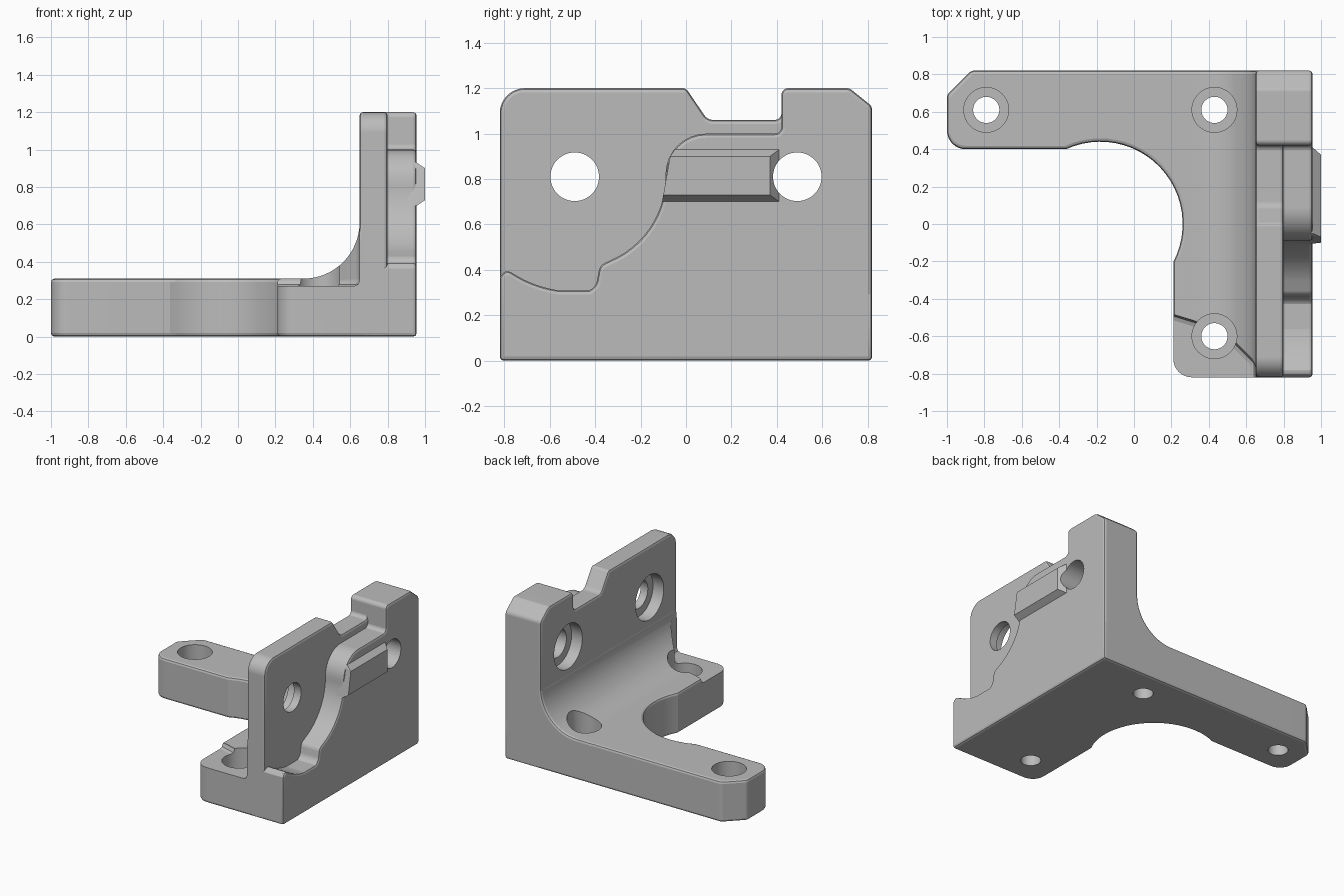
import bpy, bmesh, math
from mathutils import Vector

if "Cube" in bpy.data.objects:
    bpy.data.objects.remove(bpy.data.objects["Cube"])

grey = bpy.data.materials.new("light_grey")
grey.diffuse_color = (0.5, 0.5, 0.5, 1)
grey.use_nodes = True
grey.node_tree.nodes["Principled BSDF"].inputs["Base Color"].default_value = grey.diffuse_color


def arc(cx, cy, r, a0, a1, n=16):
    angles = [math.radians(a0 + (a1 - a0) * i / n) for i in range(n + 1)]
    return [(cx + r * math.cos(a), cy + r * math.sin(a)) for a in angles]


def rounded(points, n=8):
    """Outline from (u, v, optional corner radius) points."""
    out = []
    for i, p in enumerate(points):
        c = Vector(p[:2])
        r = p[2] if len(p) > 2 else 0
        if r == 0:
            out.append(tuple(c))
            continue
        d0 = (Vector(points[i - 1][:2]) - c).normalized()
        d1 = (Vector(points[(i + 1) % len(points)][:2]) - c).normalized()
        half = d0.angle(d1) / 2
        centre = c + (d0 + d1).normalized() * (r / math.sin(half))
        t = r / math.tan(half)
        s, e = c + d0 * t - centre, c + d1 * t - centre
        a0 = math.atan2(s.y, s.x)
        sweep = math.atan2(s.x * e.y - s.y * e.x, s.dot(e))
        out += arc(centre.x, centre.y, r, math.degrees(a0), math.degrees(a0 + sweep), n)
    return out


def finish(name, bm):
    bmesh.ops.recalc_face_normals(bm, faces=bm.faces)
    me = bpy.data.meshes.new(name)
    bm.to_mesh(me)
    bm.free()
    me.materials.append(grey)
    ob = bpy.data.objects.new(name, me)
    bpy.context.collection.objects.link(ob)
    return ob


def apply(ob, mod):
    bpy.ops.object.select_all(action='DESELECT')
    ob.select_set(True)
    bpy.context.view_layer.objects.active = ob
    bpy.ops.object.modifier_apply(modifier=mod.name)


def prism(name, outline, axis, lo, hi, bevel=0.0):
    """Extrude an outline along an axis and soften its rims."""
    place = {'x': lambda u, v, w: (w, u, v),
             'y': lambda u, v, w: (u, w, v),
             'z': lambda u, v, w: (u, v, w)}[axis]
    bm = bmesh.new()
    a = [bm.verts.new(place(u, v, lo)) for u, v in outline]
    b = [bm.verts.new(place(u, v, hi)) for u, v in outline]
    bm.faces.new(a)
    bm.faces.new(b)
    for i in range(len(a)):
        bm.faces.new((a[i - 1], a[i], b[i], b[i - 1]))
    ob = finish(name, bm)
    if bevel:
        m = ob.modifiers.new("bevel", 'BEVEL')
        m.width, m.segments = bevel, 2
        m.limit_method, m.angle_limit = 'ANGLE', math.radians(40)
        m.use_clamp_overlap = False
        apply(ob, m)
    return ob


def drill(name, axis, u, v, r, lo, hi):
    return prism(name, arc(u, v, r, 0, 352.5, 47), axis, lo, hi)


def cut(ob, cutters):
    for c in cutters:
        m = ob.modifiers.new("cut", 'BOOLEAN')
        m.operation, m.solver, m.object = 'DIFFERENCE', 'EXACT', c
        apply(ob, m)


SOFT = 0.018

# L-shaped base with a round bay
base = prism("base_plate", rounded(
    [(-1, .40, .1)] + arc(-.18, 0, .44, 114.6, -27.6, 24) +
    [(.21, -.82, .1), (.955, -.82, .03), (.955, .82), (-.87, .82, .04), (-1, .69, .04)]),
    'z', 0, .31, SOFT)

# curved web joining base and wall
web = prism("inner_fillet", [(.33, .1), (.33, .31)] + arc(.35, .61, .30, -90, 0) +
            [(.70, .61), (.70, .1)], 'y', -.82, .82, SOFT)

# thin upright wall with a top notch
wall = prism("upright_wall", rounded(
    [(-.82, 0), (.82, 0), (.82, 1.12, .04), (.72, 1.2, .04), (.42, 1.2, .03),
     (.42, 1.06, .03), (.095, 1.06, .05), (0, 1.2, .03), (-.82, 1.2, .11)]),
    'x', .65, .80, SOFT)

# thick outer pad with the wavy edge
pad = prism("outer_pad", rounded(
    [(-.82, 0), (.82, 0), (.82, 1.12, .04), (.72, 1.2, .04), (.42, 1.2, .03),
     (.42, 1.0, .03), (-.09, 1.0, .18)] + arc(-.49, .81, .40, -2, -62) +
    [(-.38, .42, .05), (-.40, .305, .06)] + arc(-.49, .81, .505, -90, -125) +
    [(-.805, .39), (-.82, .365)]),
    'x', .65, .955, SOFT)

# bevelled rail on the outer pad
bm = bmesh.new()
foot = [(-.105, .70), (.41, .70), (.41, .93), (-.05, .93)]
crown = [(-.10, .73), (.37, .73), (.37, .90), (-.07, .90)]
for x, ring in ((.90, foot), (.955, foot), (1.0, crown)):
    for y, z in ring:
        bm.verts.new((x, y, z))
bmesh.ops.convex_hull(bm, input=bm.verts)
bmesh.ops.dissolve_limit(bm, angle_limit=.01, verts=bm.verts, edges=bm.edges)
rail = finish("guide_rail", bm)

# cutters: lowered front corner, counterbored base and wall holes
step = prism("corner_step", [(.1, -.45), (.33, -.52), (.55, -.64), (.65, -.74),
                             (.65, -1), (.1, -1)], 'z', .27, .8, .03)
base_holes, wall_holes = [], []
for x, y in ((-.79, .61), (.43, .61), (.43, -.60)):
    base_holes.append(drill("base_bore", 'z', x, y, .07, -.1, .8))
    base_holes.append(drill("base_counterbore", 'z', x, y, .12, .10, .8))
for y in (-.49, .49):
    wall_holes.append(drill("wall_bore", 'x', y, .81, .107, .4, 1.2))
    wall_holes.append(drill("wall_counterbore", 'x', y, .81, .17, .4, .74))

cut(base, [step] + base_holes)
cut(web, [step] + base_holes)
cut(wall, wall_holes)
cut(pad, wall_holes)
cut(rail, [wall_holes[2]])
for c in [step] + base_holes + wall_holes:
    bpy.data.objects.remove(c)

# smooth curves, crisp edges
for ob in (base, web, wall, pad, rail):
    bpy.ops.object.select_all(action='DESELECT')
    ob.select_set(True)
    bpy.context.view_layer.objects.active = ob
    bpy.ops.object.shade_smooth_by_angle(angle=math.radians(21))
    m = ob.modifiers.new("normals", 'WEIGHTED_NORMAL')
    m.keep_sharp = True
    apply(ob, m)
